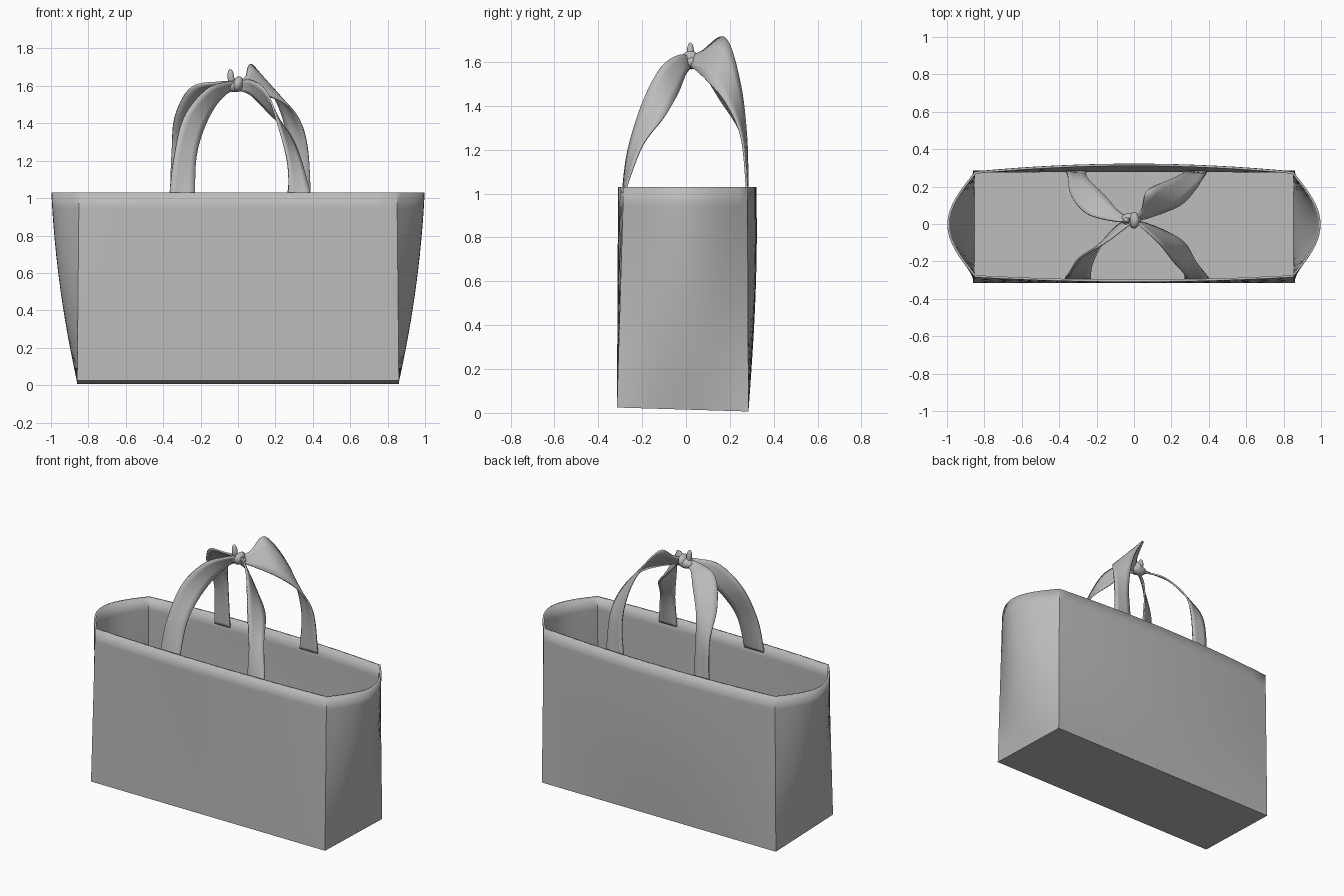
import bpy, bmesh, math
from mathutils import Vector

cube = bpy.data.objects.get("Cube")
if cube:
    bpy.data.objects.remove(cube, do_unlink=True)

# one grey cloth material
cloth = bpy.data.materials.new("grey_cloth")
cloth.use_nodes = True
GREY = (0.5, 0.5, 0.5, 1)
cloth.diffuse_color = GREY
cloth.node_tree.nodes["Principled BSDF"].inputs["Base Color"].default_value = GREY


def finish(name, bm, thickness=0, offset=0, angle=40):
    bmesh.ops.recalc_face_normals(bm, faces=bm.faces)
    mesh = bpy.data.meshes.new(name)
    bm.to_mesh(mesh)
    bm.free()
    mesh.materials.append(cloth)
    obj = bpy.data.objects.new(name, mesh)
    bpy.context.collection.objects.link(obj)
    if thickness:
        mod = obj.modifiers.new("cloth_thickness", 'SOLIDIFY')
        mod.thickness = thickness
        mod.offset = offset
    bpy.ops.object.select_all(action='DESELECT')
    obj.select_set(True)
    bpy.context.view_layer.objects.active = obj
    bpy.ops.object.shade_smooth_by_angle(angle=math.radians(angle))
    return obj


def mix(a, b, t):
    return a + (b - a) * t


def skin(bm, rings, closed):
    for low, high in zip(rings, rings[1:]):
        n = len(low)
        for i in range(n if closed else n - 1):
            j = (i + 1) % n
            bm.faces.new((low[i], low[j], high[j], high[i]))


# bag body: flat long sides, ends that swell into half rounds at the rim
def outline(t, steps=16):
    half = mix(0.86, 0.85, t)
    front, back = mix(-0.315, -0.285, t), mix(0.285, 0.28, t)
    swell = 0.148 * t * (1.6 - 0.6 * t)
    belly = math.sin(math.pi * min(t, 0.85) * 0.6)
    points = []
    for i in range(steps):
        u = 2 * i / steps - 1
        points.append((half * u, front - 0.025 * t * (1 - u * u)))
    for i in range(steps):
        u = 2 * i / steps - 1
        points.append((half + swell * math.cos(u * math.pi / 2), mix(front, back, i / steps)))
    for i in range(steps):
        u = 1 - 2 * i / steps
        points.append((half * u, back + 0.042 * belly * (1 - u * u)))
    for i in range(steps):
        u = 1 - 2 * i / steps
        points.append((-half - swell * math.cos(u * math.pi / 2), mix(back, front, i / steps)))
    return points


bm = bmesh.new()
rings = []
LEVELS = 12
for k in range(LEVELS + 1):
    t = k / LEVELS
    ring = []
    for x, y in outline(t):
        base = 0.015 - 0.03 * y
        ring.append(bm.verts.new((x, y, mix(base, 1.03, t))))
    rings.append(ring)
skin(bm, rings, True)
bm.faces.new(rings[0])
finish("bag_body", bm, 0.012, -1)


# ribbon handles: stations of centre and half-width vector, smoothly joined
def spline(p, i, t):
    a, b, c, d = (p[min(max(i + k, 0), len(p) - 1)] for k in (-1, 0, 1, 2))
    return 0.5 * (2 * b + (c - a) * t + (2 * a - 5 * b + 4 * c - d) * t ** 2
                  + (3 * b - a - 3 * c + d) * t ** 3)


def ribbon(name, stations):
    centres = [Vector(s[:3]) for s in stations]
    halves = [Vector(s[3:]) for s in stations]
    bm = bmesh.new()
    rows = []
    for i in range(len(stations) - 1):
        for k in range(8 + (i == len(stations) - 2)):
            c, h = spline(centres, i, k / 8), spline(halves, i, k / 8)
            rows.append([bm.verts.new(c + h * u) for u in (-1, -0.5, 0, 0.5, 1)])
    skin(bm, rows, False)
    finish(name, bm, 0.01)


END = (0, 0.02, 1.6, 0, 0, -0.025)
ribbon("front_handle_left", [
    (0.335, -0.29, 0.98, 0.065, 0, 0), (0.3, -0.235, 1.2, 0.035, 0.03, 0.01),
    (0.24, -0.15, 1.38, 0.03, 0.05, -0.03), (0.16, -0.08, 1.51, 0.01, 0.04, -0.06),
    (0.07, -0.02, 1.59, 0, 0.02, -0.04), END])
ribbon("front_handle_right", [
    (-0.3, -0.29, 0.98, 0.07, 0, 0), (-0.285, -0.24, 1.2, 0.06, 0.02, 0),
    (-0.24, -0.16, 1.39, 0.05, 0.02, -0.04), (-0.15, -0.08, 1.53, 0.02, 0.03, -0.05),
    (-0.06, -0.01, 1.59, 0, 0.02, -0.03), END])
ribbon("back_handle_left", [
    (0.325, 0.28, 0.98, 0.065, 0, 0), (0.325, 0.265, 1.25, 0.05, -0.01, 0),
    (0.27, 0.215, 1.46, 0.06, -0.03, -0.05), (0.16, 0.14, 1.61, 0.085, -0.04, -0.1),
    (0.06, 0.055, 1.61, 0.02, -0.02, -0.04), END])
ribbon("back_handle_right", [
    (-0.31, 0.28, 0.98, 0.055, 0, 0), (-0.305, 0.26, 1.25, 0.05, 0, 0),
    (-0.285, 0.19, 1.42, 0.05, 0.04, -0.02), (-0.2, 0.1, 1.56, 0.05, 0.045, -0.03),
    (-0.09, 0.04, 1.6, 0.01, 0.025, -0.02), END])


# knot: soft lumps and a short upright tail
def lump(name, centre, radii, tilt=0):
    bm = bmesh.new()
    bmesh.ops.create_uvsphere(bm, u_segments=16, v_segments=10, radius=1)
    bmesh.ops.scale(bm, vec=radii, verts=bm.verts)
    obj = finish(name, bm, angle=80)
    obj.location = centre
    obj.rotation_euler = (0, tilt, 0)


lump("knot", (-0.015, 0.025, 1.6), (0.055, 0.035, 0.033))
lump("knot_wrap", (0, 0.02, 1.61), (0.028, 0.045, 0.042), 0.3)
lump("knot_tail", (-0.038, 0.02, 1.645), (0.018, 0.016, 0.045), -0.1)
